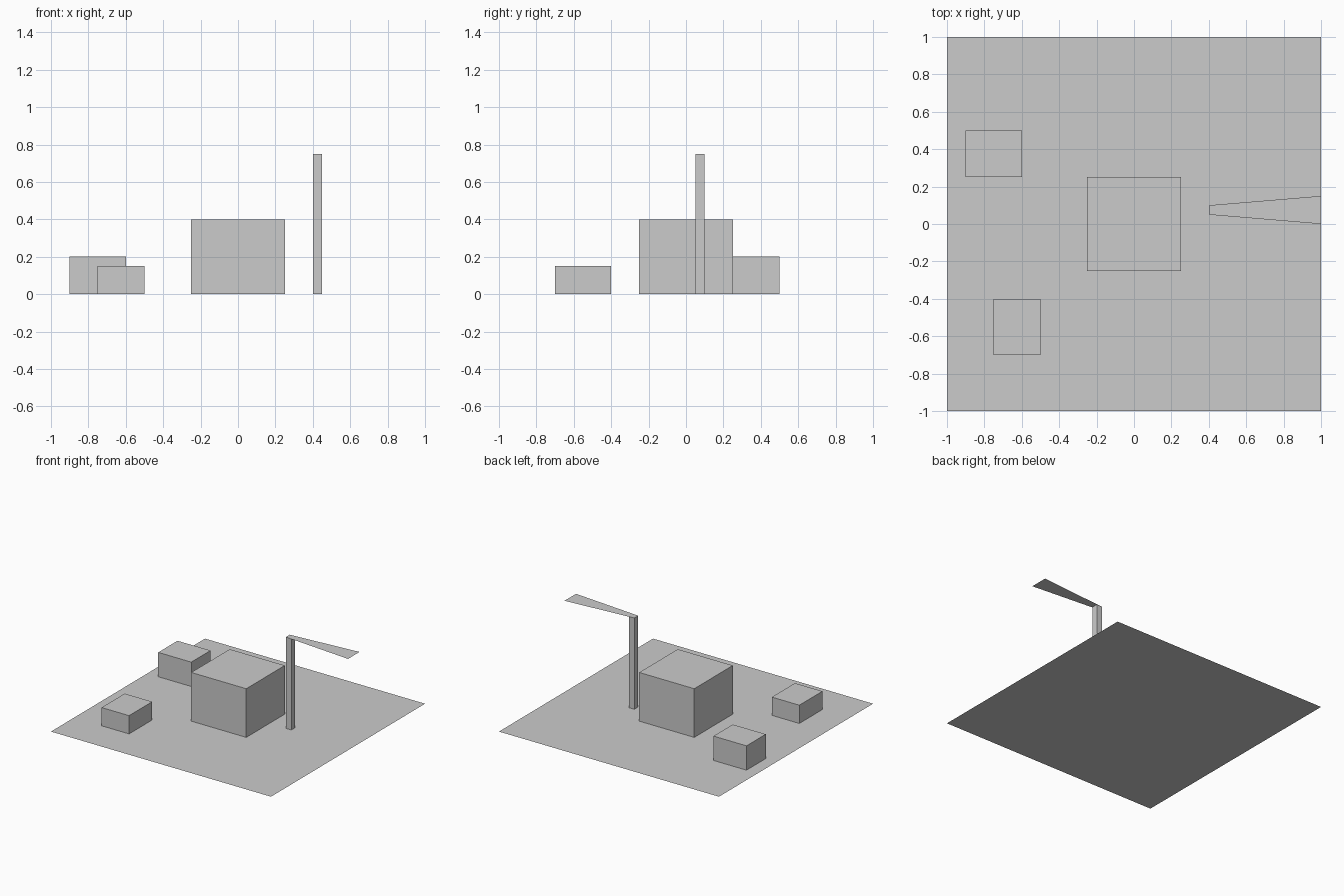
import bpy
import bmesh
from mathutils import Matrix, Vector

if "Cube" in bpy.data.objects:
    bpy.data.objects.remove(bpy.data.objects["Cube"])


def finish(name, bm):
    mesh = bpy.data.meshes.new(name)
    bm.to_mesh(mesh)
    bm.free()
    obj = bpy.data.objects.new(name, mesh)
    bpy.context.collection.objects.link(obj)
    return obj


def block(name, x0, x1, y0, y1, height, open_top=False):
    """Box standing on the ground; faces hidden by other parts are left out."""
    bm = bmesh.new()
    centre = Vector(((x0 + x1) / 2, (y0 + y1) / 2, height / 2))
    size = Matrix.Diagonal((x1 - x0, y1 - y0, height, 1))
    bmesh.ops.create_cube(bm, size=1, matrix=Matrix.Translation(centre) @ size)
    bm.normal_update()
    hidden = [f for f in bm.faces
              if f.normal.z < -0.5 or (open_top and f.normal.z > 0.5)]
    bmesh.ops.delete(bm, geom=hidden, context='FACES')
    return finish(name, bm)


def sheet(name, outline, z):
    """Flat single face with the given outline."""
    bm = bmesh.new()
    bm.faces.new([bm.verts.new((x, y, z)) for x, y in outline])
    return finish(name, bm)


# Base sheet
sheet("ground_sheet", [(-1, -1), (1, -1), (1, 1), (-1, 1)], 0)

# Blocks
block("main_block", -0.25, 0.25, -0.25, 0.25, 0.40)
block("back_small_block", -0.90, -0.60, 0.25, 0.50, 0.20)
block("front_small_block", -0.75, -0.50, -0.70, -0.40, 0.15)

# Post, covered on top by the flat tapered arm
block("post", 0.40, 0.45, 0.05, 0.10, 0.75, open_top=True)
sheet("tapered_arm", [(0.40, 0.05), (1.0, 0.0), (1.0, 0.15), (0.40, 0.10)], 0.75)
